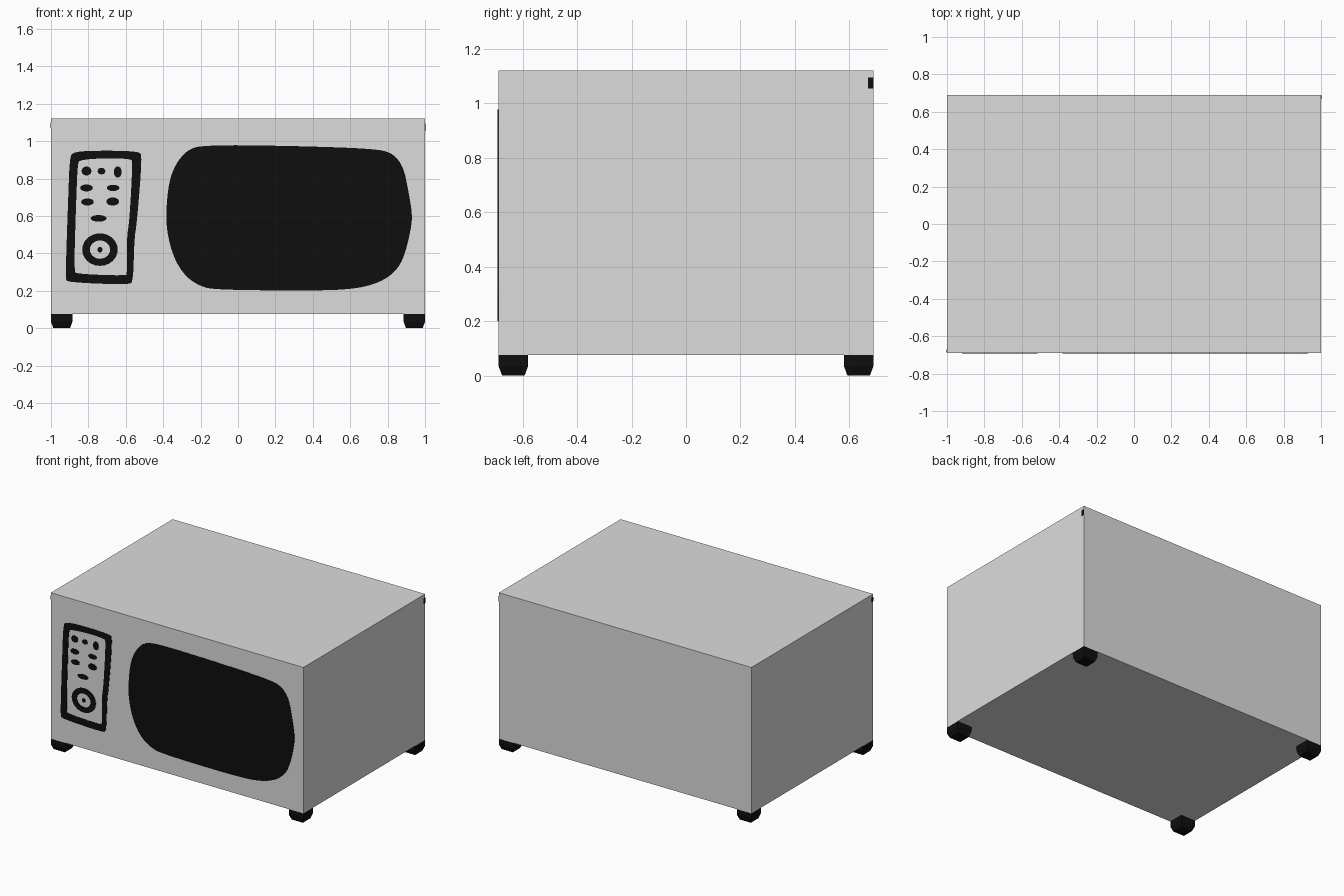
import bpy, bmesh, math

if "Cube" in bpy.data.objects:
    bpy.data.objects.remove(bpy.data.objects["Cube"])

FRONT = -0.6885   # y of the front face
T = 0.003         # thickness of painted plates


def material(name, v):
    m = bpy.data.materials.new(name)
    m.diffuse_color = (v, v, v, 1)
    m.use_nodes = True
    m.node_tree.nodes["Principled BSDF"].inputs["Base Color"].default_value = m.diffuse_color
    return m


GREY = material("light grey", 0.72)
BLACK = material("black", 0.0045)


def make_object(name, bm, mat):
    bmesh.ops.recalc_face_normals(bm, faces=bm.faces)
    me = bpy.data.meshes.new(name)
    bm.to_mesh(me)
    bm.free()
    me.materials.append(mat)
    ob = bpy.data.objects.new(name, me)
    bpy.context.collection.objects.link(ob)
    return ob


def box(name, x0, x1, y0, y1, z0, z1, mat):
    bm = bmesh.new()
    bmesh.ops.create_cube(bm, size=1)
    for v in bm.verts:
        v.co = ((x0 + x1) / 2 + v.co.x * (x1 - x0),
                (y0 + y1) / 2 + v.co.y * (y1 - y0),
                (z0 + z1) / 2 + v.co.z * (z1 - z0))
    return make_object(name, bm, mat)


def rounded(pts, times=2):
    """Round a closed outline by cutting its corners."""
    for _ in range(times):
        out = []
        for (ax, az), (bx, bz) in zip(pts, pts[1:] + pts[:1]):
            out += [(ax * .75 + bx * .25, az * .75 + bz * .25),
                    (ax * .25 + bx * .75, az * .25 + bz * .75)]
        pts = out
    return pts


def ellipse(x, z, rx, rz, n=24):
    return [(x + rx * math.cos(2 * math.pi * i / n),
             z + rz * math.sin(2 * math.pi * i / n)) for i in range(n)]


def plate(name, outer, inner=None):
    """Thin black plate on the front; with an inner outline it is a ring."""
    bm = bmesh.new()
    a = [bm.verts.new((x, FRONT, z)) for x, z in outer]
    if inner:
        b = [bm.verts.new((x, FRONT, z)) for x, z in inner]
        n = len(a)
        for i in range(n):
            j = (i + 1) % n
            bm.faces.new((a[i], a[j], b[j], b[i]))
    else:
        bm.faces.new(a)
    res = bmesh.ops.extrude_face_region(bm, geom=bm.faces[:])
    for v in res["geom"]:
        if isinstance(v, bmesh.types.BMVert):
            v.co.y -= T
    return make_object(name, bm, BLACK)


# Casing
box("casing", -1, 1, FRONT, -FRONT, 0.075, 1.12, GREY)

# Feet: one tapered block mirrored to the four corners
bm = bmesh.new()
rings = []
for z, d in ((0.075, 0.0), (0.035, 0.0), (0.0, 0.013)):
    x0, x1, y0, y1 = 0.885 + d, 1 - d, -0.6885 + d, -0.58 - d
    rings.append([bm.verts.new((x, y, z)) for x, y in
                  ((x0, y0), (x1, y0), (x1, y1), (x0, y1))])
for a, b in zip(rings, rings[1:]):
    for i in range(4):
        j = (i + 1) % 4
        bm.faces.new((a[i], a[j], b[j], b[i]))
bm.faces.new(rings[0])
bm.faces.new(rings[-1])
feet = make_object("feet", bm, BLACK)
mirror = feet.modifiers.new("mirror", 'MIRROR')
mirror.use_axis = (True, True, False)

# Door window
plate("door_window", rounded([
    (-.19, .98), (.28, .975), (.73, .96), (.83, .935), (.885, .86), (.91, .74),
    (.932, .61), (.925, .53), (.89, .385), (.845, .305), (.76, .245),
    (.63, .21), (.42, .20), (-.12, .205), (-.205, .225), (-.285, .28),
    (-.345, .38), (-.377, .50), (-.386, .61), (-.37, .78), (-.335, .875),
    (-.275, .95)]))

# Control panel frame
plate("panel_frame", rounded([
    (-.88, .945), (-.70, .95), (-.53, .945), (-.512, .92), (-.54, .57),
    (-.555, .47), (-.56, .25), (-.585, .232), (-.91, .245), (-.923, .265),
    (-.908, .69), (-.9, .91)]), rounded([
    (-.845, .9), (-.70, .91), (-.575, .905), (-.563, .89), (-.58, .58),
    (-.595, .48), (-.593, .295), (-.60, .28), (-.86, .29), (-.877, .305),
    (-.865, .69), (-.857, .88)]))

# Buttons
for i, spec in enumerate([
        (-.81, .84, .027, .024), (-.73, .84, .021, .018),
        (-.643, .835, .021, .03), (-.81, .75, .034, .019),
        (-.668, .75, .034, .017), (-.805, .675, .034, .019),
        (-.67, .677, .034, .022), (-.745, .587, .043, .018)]):
    plate(f"button_{i + 1}", ellipse(*spec, n=14))

# Dial
plate("dial_ring", ellipse(-.738, .42, .095, .087),
      ellipse(-.738, .42, .054, .049))
plate("dial_centre", ellipse(-.738, .42, .014, .015, n=10))

# Small dark marks on the sides, at opposite top corners
box("right_mark", 0.998, 1.002, 0.668, 0.688, 1.055, 1.095, BLACK)
box("left_mark", -1.002, -0.998, -0.688, -0.672, 1.07, 1.10, BLACK)
